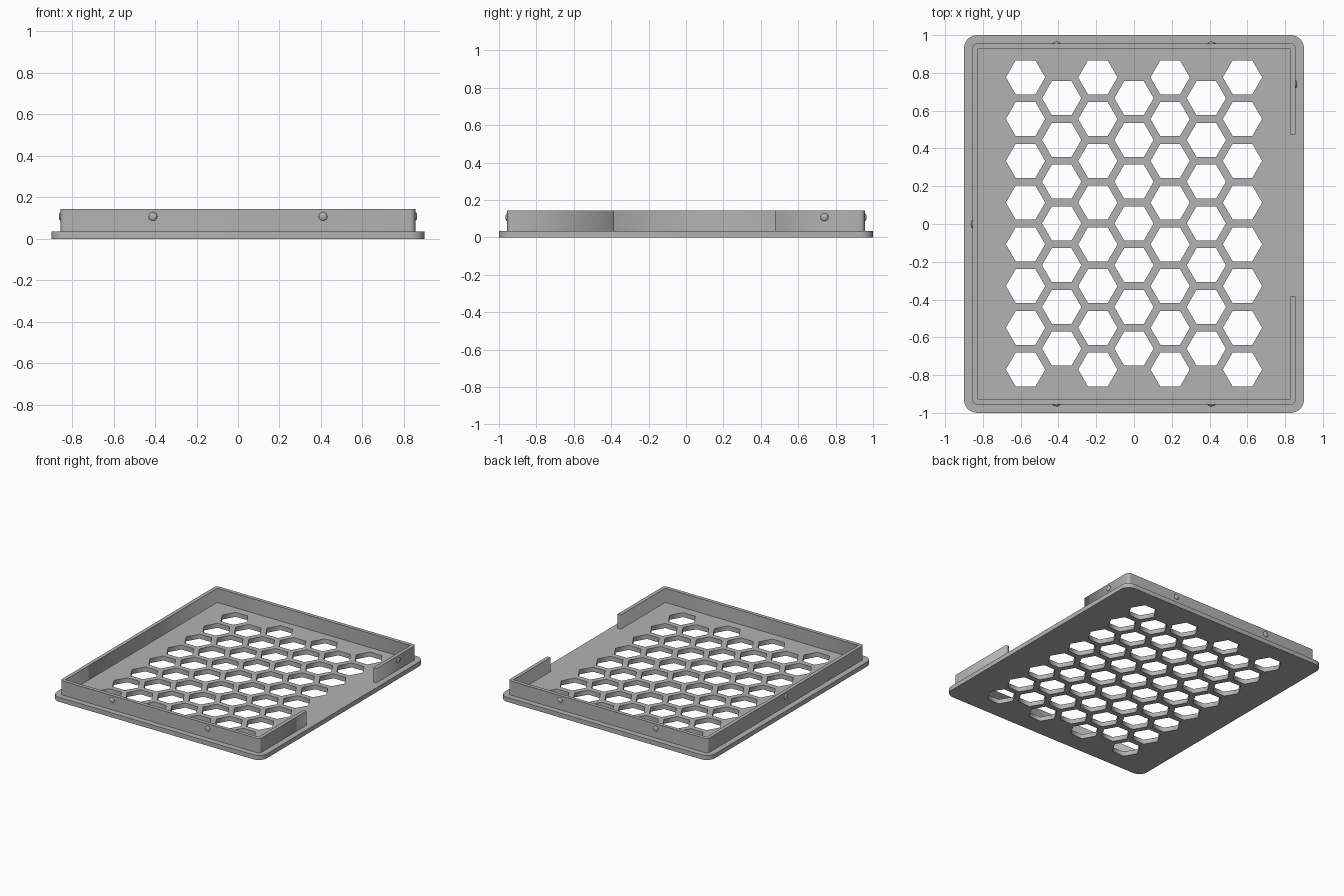
import bpy, bmesh
from math import sin, cos, pi, sqrt
from mathutils import Vector

if "Cube" in bpy.data.objects:
    bpy.data.objects.remove(bpy.data.objects["Cube"])

grey = bpy.data.materials.new("plain grey")
grey.use_nodes = True
colour = (0.45, 0.45, 0.45, 1)
grey.diffuse_color = colour
grey.node_tree.nodes["Principled BSDF"].inputs["Base Color"].default_value = colour


def arc(cx, cy, r, start, steps=8):
    """Quarter turn, anticlockwise from the start angle."""
    return [(cx + r * cos(start + pi / 2 * i / steps),
             cy + r * sin(start + pi / 2 * i / steps)) for i in range(steps + 1)]


def rounded(hx, hy, r):
    """Four corner arcs, beginning at the back of the +x side."""
    hx, hy = hx - r, hy - r
    return (arc(hx, hy, r, 0) + arc(-hx, hy, r, pi / 2)
            + arc(-hx, -hy, r, pi) + arc(hx, -hy, r, 1.5 * pi))


def slab(name, loops, z0, z1):
    """Extruded flat outline; further loops become holes."""
    curve = bpy.data.curves.new(name, "CURVE")
    curve.dimensions = "2D"
    curve.fill_mode = "BOTH"
    curve.extrude = (z1 - z0) / 2
    for loop in loops:
        spline = curve.splines.new("POLY")
        spline.points.add(len(loop) - 1)
        for point, (x, y) in zip(spline.points, loop):
            point.co = (x, y, 0, 1)
        spline.use_cyclic_u = True
    temp = bpy.data.objects.new(name + "_outline", curve)
    bpy.context.collection.objects.link(temp)
    graph = bpy.context.evaluated_depsgraph_get()
    mesh = bpy.data.meshes.new_from_object(temp.evaluated_get(graph))
    bpy.data.objects.remove(temp)
    bm = bmesh.new()
    bm.from_mesh(mesh)
    bmesh.ops.remove_doubles(bm, verts=bm.verts, dist=1e-5)
    bmesh.ops.translate(bm, verts=bm.verts, vec=(0, 0, (z0 + z1) / 2))
    bmesh.ops.recalc_face_normals(bm, faces=bm.faces)
    bm.to_mesh(mesh)
    bm.free()
    mesh.materials.clear()
    mesh.materials.append(grey)
    obj = bpy.data.objects.new(name, mesh)
    bpy.context.collection.objects.link(obj)
    return obj


# Base plate with staggered columns of hexagonal vents
BASE_TOP, WALL_TOP = 0.035, 0.145
HEX_R, PITCH = 0.104, 0.221
vents = []
for col in range(7):
    count = 8 - col % 2
    cx = (col - 3) * PITCH * sqrt(3) / 2
    for row in range(count):
        cy = (row - (count - 1) / 2) * PITCH + 0.003
        vents.append([(cx + HEX_R * cos(k * pi / 3), cy + HEX_R * sin(k * pi / 3))
                      for k in range(6)])
slab("vented_base", [rounded(0.9, 1.0, 0.07)] + vents, 0, BASE_TOP)

# Thin upright rim, open along part of the +x side
OX, OY, T = 0.855, 0.956, 0.028
IX, IY = OX - T, OY - T
GAP_BACK, GAP_FRONT = 0.475, -0.385
rim = ([(OX, GAP_BACK)] + rounded(OX, OY, 0.025) + [(OX, GAP_FRONT), (IX, GAP_FRONT)]
       + [(IX, -IY), (-IX, -IY), (-IX, IY), (IX, IY), (IX, GAP_BACK)])
slab("rim_wall", [rim], BASE_TOP, WALL_TOP)


# Small snap bumps on the outside of the rim
def bump(name, x, y, normal):
    bpy.ops.mesh.primitive_uv_sphere_add(segments=16, ring_count=8, radius=0.021,
                                         location=(x, y, 0.108))
    obj = bpy.context.object
    obj.name = name
    obj.scale.z = 0.45
    obj.rotation_euler = Vector(normal).to_track_quat("Z", "Y").to_euler()
    obj.data.materials.append(grey)
    bpy.ops.object.shade_smooth_by_angle()


for side, s in (("left", 1), ("right", -1)):
    bump("front_bump_" + side, s * 0.41, -OY, (0, -1, 0))
    bump("back_bump_" + side, s * 0.41, OY, (0, 1, 0))
bump("left_side_bump", OX, 0.74, (1, 0, 0))
bump("right_side_bump", -OX, 0, (-1, 0, 0))
